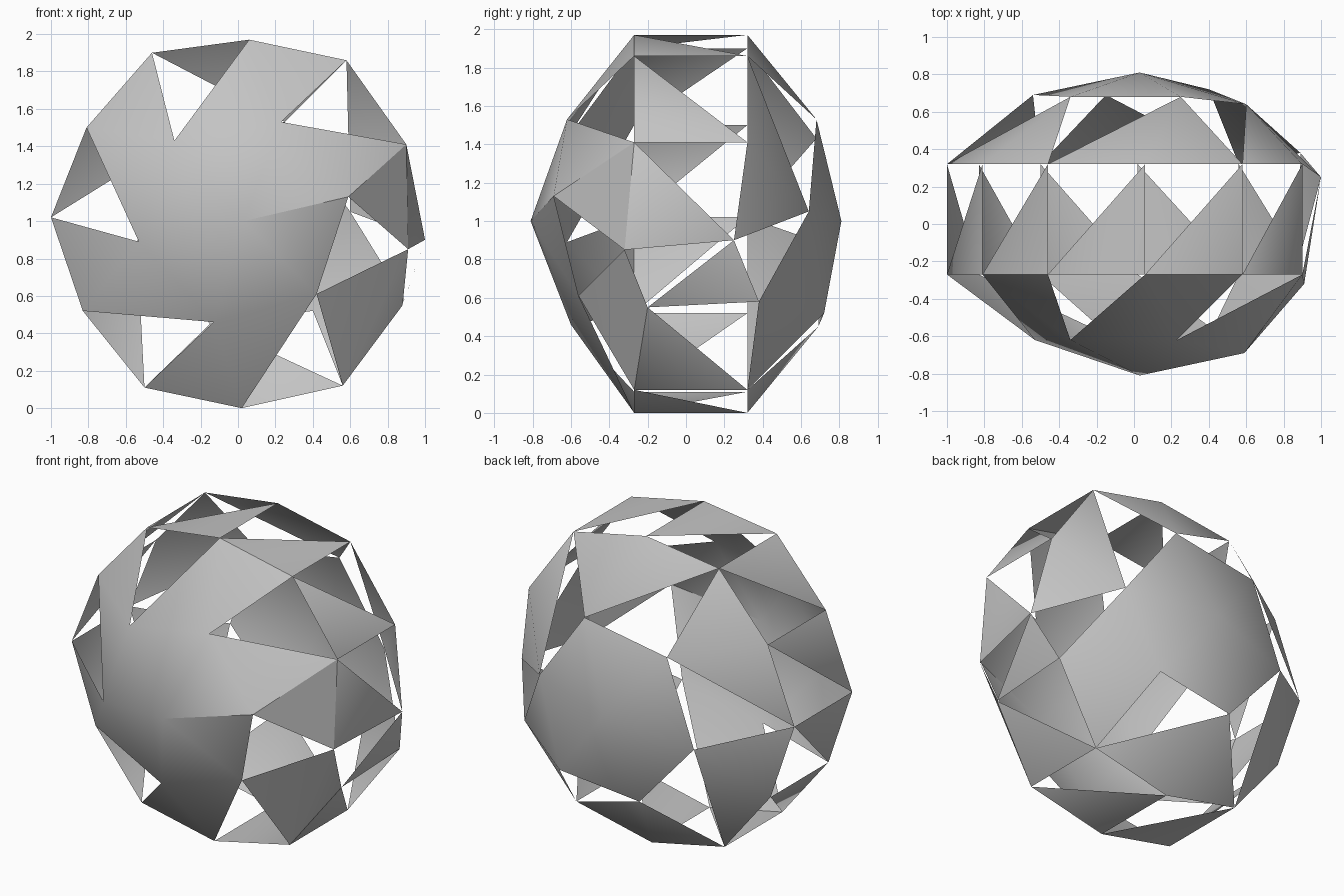
import bpy
import bmesh
from mathutils import Vector

default_cube = bpy.data.objects.get("Cube")
if default_cube:
    bpy.data.objects.remove(default_cube, do_unlink=True)

# Single plain grey finish
grey = bpy.data.materials.new("plain_grey")
grey.use_nodes = True
grey_colour = (0.55, 0.55, 0.55, 1)
grey.diffuse_color = grey_colour
grey.node_tree.nodes["Principled BSDF"].inputs["Base Color"].default_value = grey_colour

CENTRE = Vector((0, 0, 1))


def build_shell(name, triangles):
    """Weld a list of corner triples into one outward-facing smooth shell."""
    bm = bmesh.new()
    verts = {}
    for triangle in triangles:
        corners = []
        for point in triangle:
            if point not in verts:
                verts[point] = bm.verts.new(point)
            corners.append(verts[point])
        face = bm.faces.new(corners)
        face.normal_update()
        if face.normal.dot(face.calc_center_median() - CENTRE) < 0:
            face.normal_flip()
    mesh = bpy.data.meshes.new(name)
    bm.to_mesh(mesh)
    bm.free()
    mesh.materials.append(grey)
    shell = bpy.data.objects.new(name, mesh)
    bpy.context.collection.objects.link(shell)
    bpy.ops.object.select_all(action="DESELECT")
    shell.select_set(True)
    bpy.context.view_layer.objects.active = shell
    bpy.ops.object.shade_smooth_by_angle()
    return shell


# Twelve-sided outline shared by both rims, clockwise from upper left (x, z)
outline = [(-.46, 1.9), (.06, 1.97), (.58, 1.86), (.9, 1.41), (.91, .85), (.88, .55),
           (.56, .12), (.02, 0), (-.5, .11), (-.83, .52), (-1, 1.02), (-.81, 1.5)]
front_rim = [(x, -.27, z) for x, z in outline]
back_rim = [(x, .32, z) for x, z in outline]

# The right-hand side of the rims is slightly dented
front_rim[4] = (.91, -.32, .85)
front_rim[5] = (.88, -.2, .55)
back_rim[4] = (1, .25, .9)
back_rim[5] = (.89, .38, .58)

# Six-sided inner rings and the two poles
front_ring = [(.23, -.62, 1.53), (.59, -.69, 1.13), (.42, -.56, .61),
              (-.13, -.6, .46), (-.53, -.62, .89), (-.34, -.62, 1.43)]
back_ring = [(.25, .68, 1.53), (.6, .64, 1.05), (.4, .72, .52),
             (-.15, .69, .45), (-.54, .69, .89), (-.34, .68, 1.43)]
front_pole = (.03, -.81, 1)
back_pole = (.03, .81, 1)


def pole_fan(pole, ring):
    return [(pole, ring[k - 1], ring[k]) for k in range(len(ring))]


def twisted_petal(ring, rim, k):
    """Petal hung from a ring edge, leaning along the rim."""
    middle, after = rim[2 * k + 1], rim[(2 * k + 2) % len(rim)]
    return [(middle, ring[k - 1], ring[k]), (middle, after, ring[k])]


def wide_petal(ring, rim, k, folded):
    """Petal hung from one ring corner, spanning two rim edges."""
    tip = ring[k]
    before, middle, after = (rim[(2 * k + j) % len(rim)] for j in range(3))
    if folded:
        return [(tip, before, after), (before, middle, after)]
    return [(tip, before, middle), (tip, middle, after)]


# Front and back caps: one petal of each is the odd one out
ODD = 2
front_faces = pole_fan(front_pole, front_ring)
back_faces = pole_fan(back_pole, back_ring)
for k in range(len(front_ring)):
    if k == ODD:
        front_faces += wide_petal(front_ring, front_rim, k, True)
        back_faces += twisted_petal(back_ring, back_rim, k)
    else:
        front_faces += twisted_petal(front_ring, front_rim, k)
        back_faces += wide_petal(back_ring, back_rim, k, False)

# Middle band: one triangle per rim edge, with gaps between them
band_faces = []
for i in range(len(outline)):
    j = (i + 1) % len(outline)
    if i == 2 * ODD:
        band_faces.append((back_rim[i], back_rim[j], front_rim[j]))
    else:
        band_faces.append((front_rim[i], front_rim[j], back_rim[j]))

build_shell("front_cap", front_faces)
build_shell("back_cap", back_faces)
build_shell("middle_band", band_faces)
